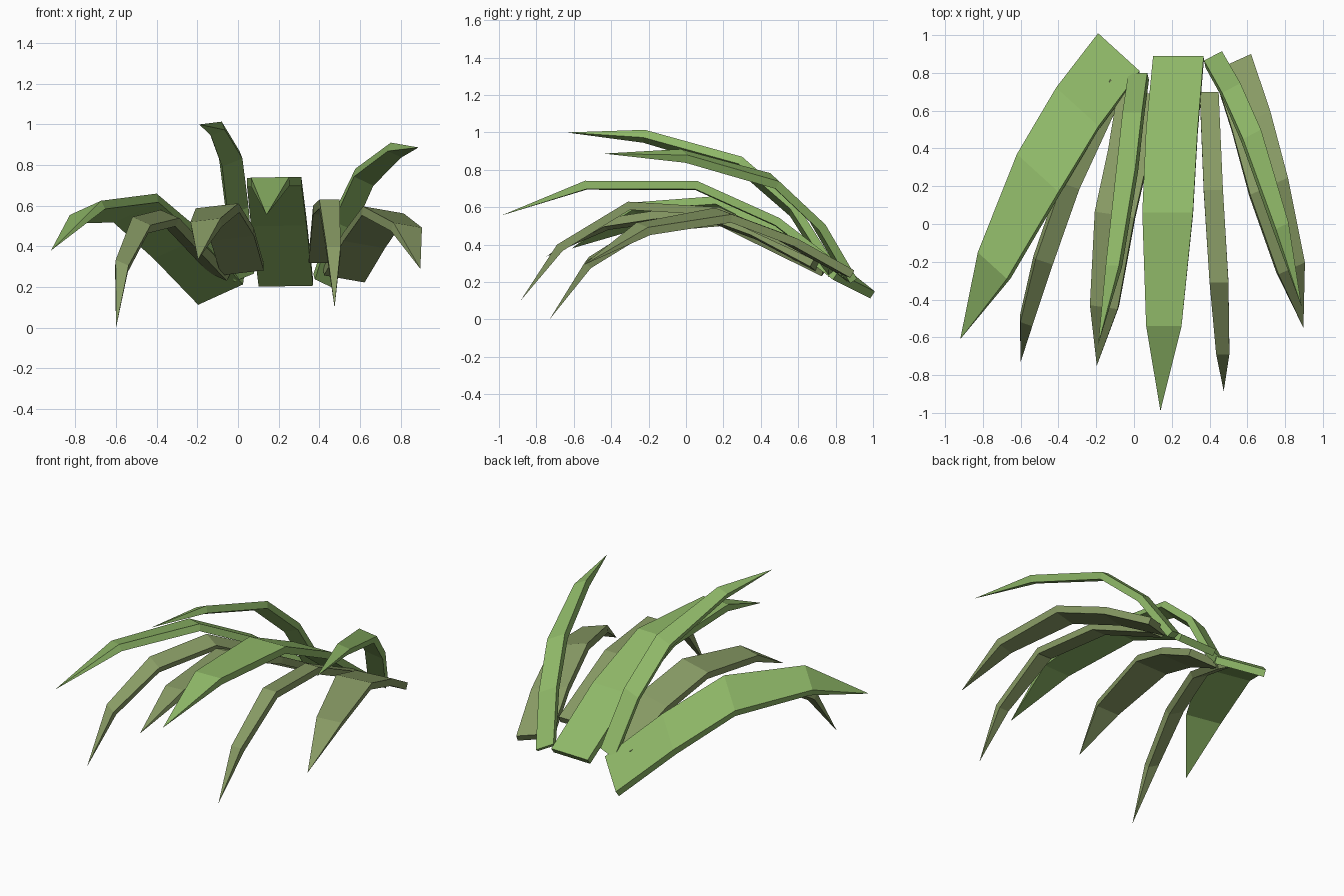
import bpy, bmesh
from mathutils import Vector

if "Cube" in bpy.data.objects:
    bpy.data.objects.remove(bpy.data.objects["Cube"])

THICK = 0.045
PROFILE = (1.0, 1.02, 1.0, 0.7)   # relative width of each station before the tip


def material(name, rgb):
    m = bpy.data.materials.new(name)
    m.diffuse_color = (*rgb, 1)
    m.use_nodes = True
    m.node_tree.nodes["Principled BSDF"].inputs["Base Color"].default_value = m.diffuse_color
    return m


fresh = material("fresh green", (0.275, 0.48, 0.138))
olive = material("olive green", (0.245, 0.325, 0.128))


def leaf(name, mat, across, spine):
    """Thick strap leaf: spine runs along the top face, across spans left to right."""
    pts = [Vector(p) for p in spine]
    across = Vector(across)
    bm = bmesh.new()
    rings = []
    for i, k in enumerate(PROFILE):
        along = pts[i + 1] - pts[max(i - 1, 0)]
        up = along.cross(across).normalized()
        if up.z < 0:
            up = -up
        half, drop = across * k / 2, up * THICK
        p = pts[i]
        rings.append([bm.verts.new(v) for v in
                      (p - half, p + half, p + half - drop, p - half - drop)])
    tip = bm.verts.new(pts[-1])
    bm.faces.new(rings[0])
    for a, b in zip(rings, rings[1:]):
        for j in range(4):
            n = (j + 1) % 4
            bm.faces.new((a[j], a[n], b[n], b[j]))
    for j in range(4):
        bm.faces.new((rings[-1][j], rings[-1][(j + 1) % 4], tip))
    bmesh.ops.recalc_face_normals(bm, faces=bm.faces)
    me = bpy.data.meshes.new(name)
    bm.to_mesh(me)
    bm.free()
    me.materials.append(mat)
    bpy.context.collection.objects.link(bpy.data.objects.new(name, me))


# Upper, fresh leaves
leaf("left_broad_leaf", fresh, (0.22, -0.2, 0.1),
     [(-.08, .91, .20), (-.30, .62, .43), (-.51, .27, .61), (-.75, -.22, .59), (-.92, -.61, .38)])
leaf("centre_broad_leaf", fresh, (0.268, 0, 0.005),
     [(.235, .89, .24), (.20, .50, .54), (.178, .06, .738), (.158, -.54, .74), (.14, -.99, .555)])
leaf("left_tall_leaf", fresh, (0.1, 0, 0.04),
     [(.02, .80, .27), (-.01, .59, .60), (-.043, .30, .85), (-.115, -.22, 1.0), (-.19, -.64, 1.0)])
leaf("right_tall_leaf", fresh, (0.095, 0.05, -0.045),
     [(.418, .89, .24), (.515, .72, .53), (.625, .475, .76), (.785, -.01, .895), (.888, -.44, .887)])

# Lower, olive leaves
leaf("right_low_leaf", olive, (0.2, 0.09, -0.035),
     [(.52, .855, .28), (.62, .55, .45), (.715, .20, .58), (.835, -.235, .505), (.897, -.55, .29)])
leaf("left_low_leaf", olive, (0.09, -0.03, -0.04),
     [(-.08, .75, .29), (-.335, .20, .56), (-.475, -.20, .525), (-.57, -.53, .32), (-.60, -.73, 0)])
leaf("centre_low_leaf", olive, (0.21, -0.03, 0.025),
     [(.02, .70, .31), (-.03, .38, .48), (-.103, .05, .60), (-.16, -.44, .53), (-.197, -.75, .335)])
leaf("right_narrow_leaf", olive, (0.1, 0, 0),
     [(.398, .70, .36), (.42, .18, .60), (.45, -.31, .63), (.47, -.69, .40), (.475, -.885, .1)])
